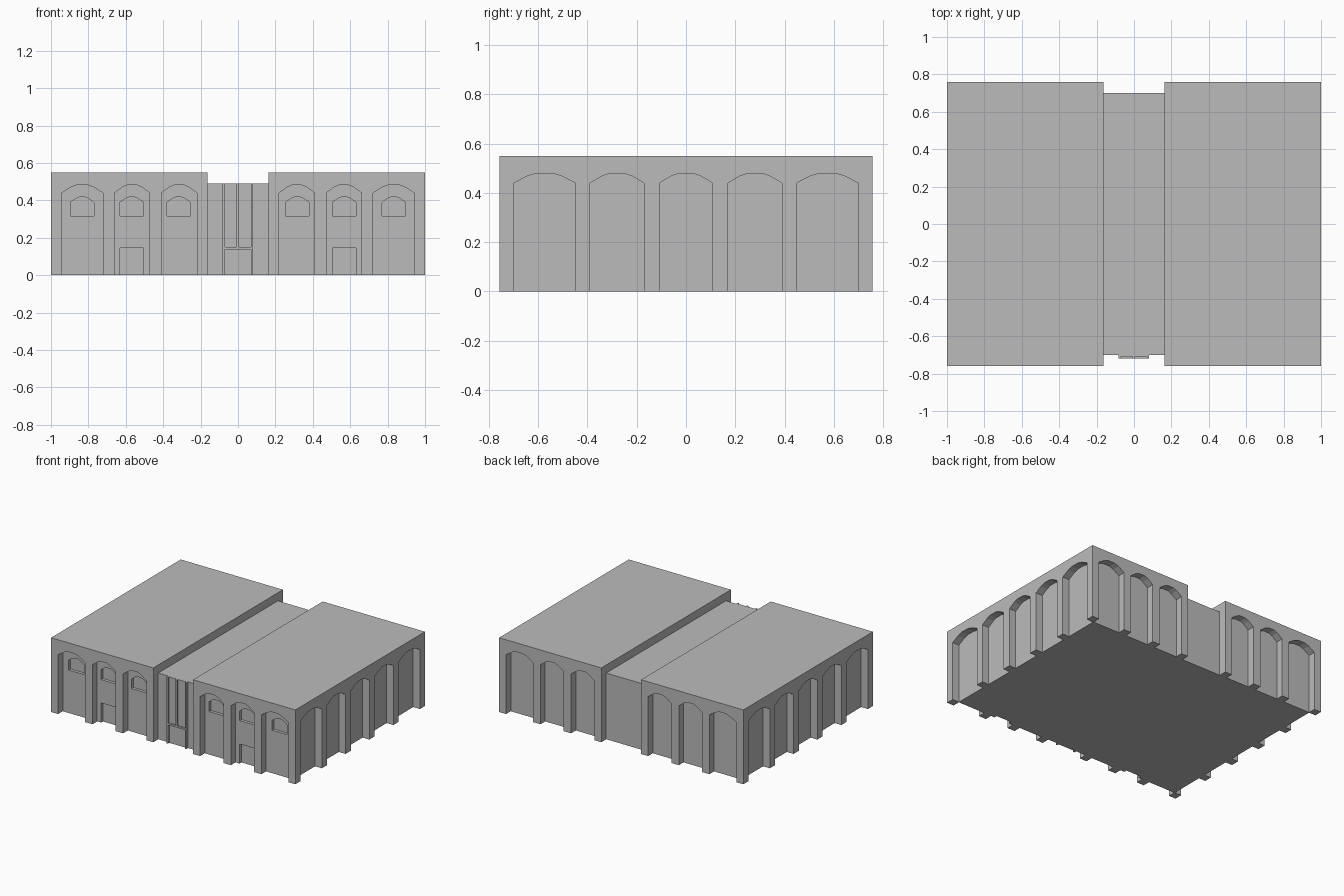
import bpy, bmesh

if "Cube" in bpy.data.objects:
    bpy.data.objects.remove(bpy.data.objects["Cube"])

stone = bpy.data.materials.new("grey stone")
stone.diffuse_color = (0.5, 0.5, 0.5, 1)
stone.use_nodes = True
stone.node_tree.nodes["Principled BSDF"].inputs["Base Color"].default_value = stone.diffuse_color

HALF_Y, DEPTH = 0.758, 0.055
ROOF, LINK_ROOF = 0.55, 0.49
INNER_X, LINK_Y = 0.163, 0.70


def mesh_object(name, bm):
    bmesh.ops.recalc_face_normals(bm, faces=bm.faces)
    me = bpy.data.meshes.new(name)
    bm.to_mesh(me)
    bm.free()
    me.materials.append(stone)
    ob = bpy.data.objects.new(name, me)
    bpy.context.collection.objects.link(ob)
    return ob


def add_prism(bm, profile, place, a, b):
    """Extrude a 2D profile from a to b; place maps (u, z, depth) to a point."""
    front = [bm.verts.new(place(u, z, a)) for u, z in profile]
    back = [bm.verts.new(place(u, z, b)) for u, z in profile]
    bm.faces.new(front)
    bm.faces.new(back[::-1])
    n = len(profile)
    for i in range(n):
        j = (i + 1) % n
        bm.faces.new((front[j], front[i], back[i], back[j]))


def along_y(u, z, d):
    return (u, d, z)


def along_x(u, z, d):
    return (d, u, z)


def rect(u0, u1, z0, z1):
    return [(u0, z0), (u1, z0), (u1, z1), (u0, z1)]


def arch(u0, u1, z0, spring, top):
    c, w, h = (u0 + u1) / 2, (u1 - u0) / 2, top - spring
    curve = [(1, 0), (0.55, 0.72), (0.25, 1), (-0.25, 1), (-0.55, 0.72), (-1, 0)]
    return [(u0, z0), (u1, z0)] + [(c + w * u, spring + h * v) for u, v in curve]


def box(name, x0, x1, y0, y1, z0, z1):
    bm = bmesh.new()
    add_prism(bm, rect(x0, x1, z0, z1), along_y, y0, y1)
    return mesh_object(name, bm)


def cut(target, bm, name):
    cutter = mesh_object(name, bm)
    mod = target.modifiers.new(name, "BOOLEAN")
    mod.object, mod.operation, mod.solver = cutter, "DIFFERENCE", "EXACT"
    cutter.hide_render = True
    cutter.hide_set(True)


front_bays = [(0.22, 0.41), (0.472, 0.661), (0.722, 0.943)]
side_bays = [(-0.70, -0.448), (-0.39, -0.17), (-0.108, 0.108), (0.17, 0.39), (0.448, 0.70)]
window_centres = [0.317, 0.568, 0.833]

for side, label in ((-1, "left"), (1, "right")):
    # Wing block
    xs = sorted((side * INNER_X, side * 1.0))
    wing = box(label + "_wing", *xs, -HALF_Y, HALF_Y, 0, ROOF)

    # Arched bays on the front, back and outer side
    bays = bmesh.new()
    for a, b in front_bays:
        u0, u1 = sorted((side * a, side * b))
        for end in (-1, 1):
            add_prism(bays, arch(u0, u1, -0.05, 0.44, 0.483), along_y,
                      end * (HALF_Y - DEPTH), end * 0.9)
    for a, b in side_bays:
        add_prism(bays, arch(a, b, -0.05, 0.44, 0.48), along_x,
                  side * (1 - DEPTH), side * 1.2)
    cut(wing, bays, label + "_bay_cutter")

    # Front windows and a door in the middle bay
    openings = bmesh.new()
    y_wall = -HALF_Y + DEPTH
    for c in window_centres:
        c *= side
        add_prism(openings, arch(c - 0.062, c + 0.062, 0.318, 0.39, 0.418),
                  along_y, y_wall + 0.022, y_wall - 0.02)
    c = side * window_centres[1]
    add_prism(openings, rect(c - 0.062, c + 0.062, -0.05, 0.145),
              along_y, y_wall + 0.022, y_wall - 0.02)
    cut(wing, openings, label + "_opening_cutter")

# Lower link between the wings
box("link", -INNER_X, INNER_X, -LINK_Y, LINK_Y, 0, LINK_ROOF)

# Entrance: upright ribs, cross bar, panes and door
for i, (x0, x1) in enumerate([(-0.082, -0.07), (-0.008, 0.006), (0.07, 0.08)]):
    z0 = 0.15 if i == 1 else 0
    box("entrance_rib", x0, x1, -LINK_Y - 0.02, -LINK_Y, z0, LINK_ROOF)
box("entrance_bar", -0.07, 0.07, -LINK_Y - 0.02, -LINK_Y, 0.138, 0.15)
for x0, x1 in ((-0.07, -0.008), (0.006, 0.07)):
    box("entrance_pane", x0, x1, -LINK_Y - 0.008, -LINK_Y, 0.15, LINK_ROOF)
box("entrance_door", -0.07, 0.07, -LINK_Y - 0.004, -LINK_Y, 0, 0.138)
